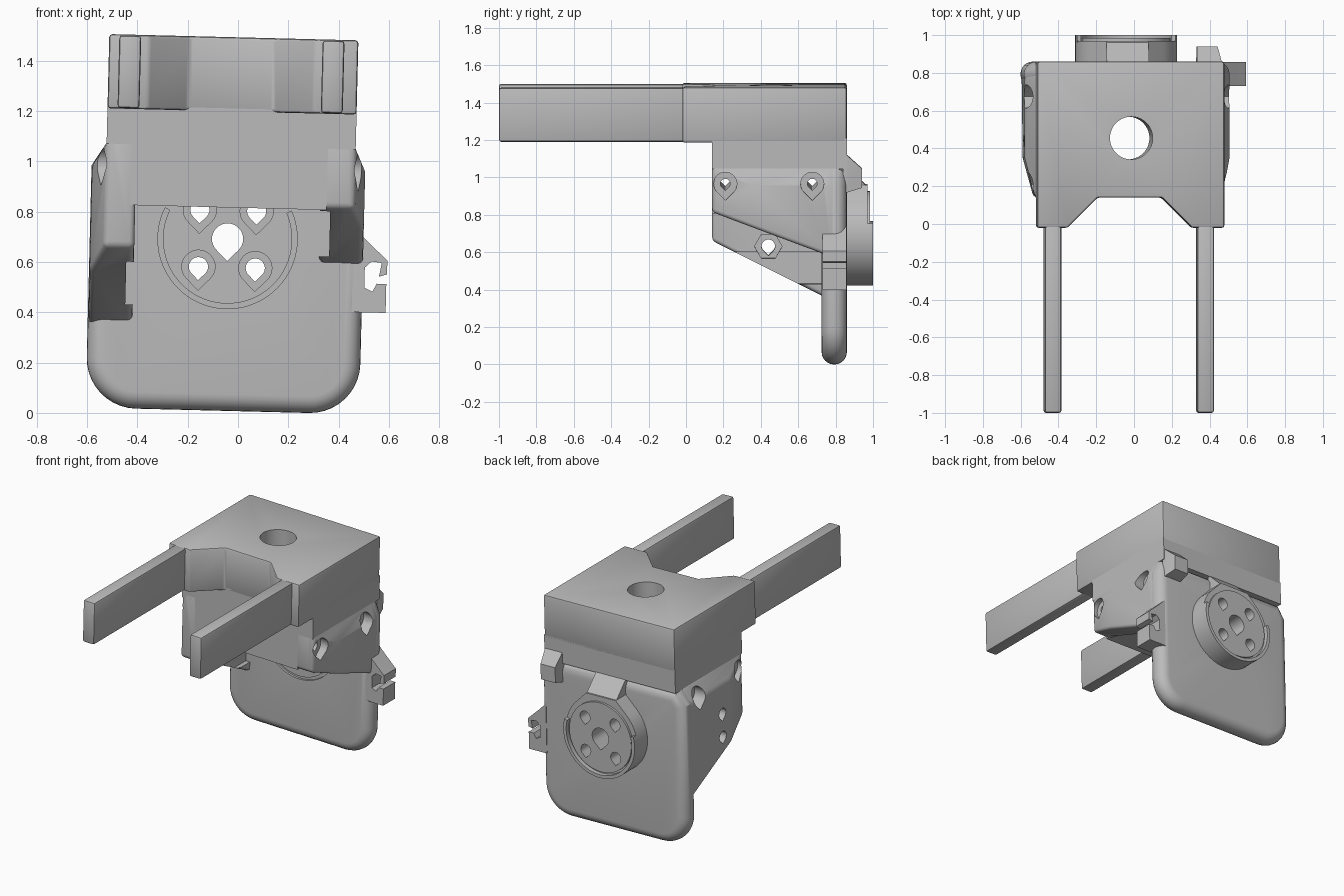
import bpy, bmesh
from math import radians, cos, sin, sqrt, tan
from mathutils import Matrix, Vector

cube = bpy.data.objects.get("Cube")
if cube:
    bpy.data.objects.remove(cube)

grey = bpy.data.materials.new("plain grey")
grey.use_nodes = True
grey.diffuse_color = (0.5, 0.5, 0.5, 1)
grey.node_tree.nodes["Principled BSDF"].inputs["Base Color"].default_value = (0.5, 0.5, 0.5, 1)
parts = []


def finish(name, bm, keep=True):
    bmesh.ops.recalc_face_normals(bm, faces=bm.faces)
    me = bpy.data.meshes.new(name)
    bm.to_mesh(me)
    bm.free()
    ob = bpy.data.objects.new(name, me)
    bpy.context.collection.objects.link(ob)
    if keep:
        me.materials.append(grey)
        parts.append(ob)
    else:
        ob.hide_render = True
    return ob


def prism(name, pts, axis, lo, hi, keep=True):
    """Extrude a 2D outline along an axis."""
    place = {"x": lambda a, b, d: (d, a, b), "y": lambda a, b, d: (a, d, b),
             "z": lambda a, b, d: (a, b, d)}[axis]
    bm = bmesh.new()
    face = bm.faces.new([bm.verts.new(place(a, b, lo)) for a, b in pts])
    ext = bmesh.ops.extrude_face_region(bm, geom=[face])
    moved = [v for v in ext["geom"] if isinstance(v, bmesh.types.BMVert)]
    bmesh.ops.translate(bm, verts=moved, vec=Vector(place(0, 0, hi - lo)))
    return finish(name, bm, keep)


def block(name, lo, hi, cuts=(), keep=True):
    """Box trimmed by planes given as (point, outward normal)."""
    bm = bmesh.new()
    bmesh.ops.create_cube(bm, size=1)
    for v in bm.verts:
        v.co = [l + (c + 0.5) * (h - l) for c, l, h in zip(v.co, lo, hi)]
    for point, normal in cuts:
        res = bmesh.ops.bisect_plane(bm, geom=bm.verts[:] + bm.edges[:] + bm.faces[:],
                                     plane_co=point, plane_no=normal, clear_outer=True)
        bmesh.ops.holes_fill(bm, edges=[e for e in res["geom_cut"] if isinstance(e, bmesh.types.BMEdge)])
    return finish(name, bm, keep)


def arc(cx, cy, r, start, end, n=32):
    angles = [radians(start + (end - start) * i / n) for i in range(n + 1)]
    return [(cx + r * cos(a), cy + r * sin(a)) for a in angles]


def teardrop(cx, cy, r):
    return arc(cx, cy, r, -45, 225, 24) + [(cx, cy - r * sqrt(2))]


def band(cx, cy, r_in, r_out, start, end):
    return arc(cx, cy, r_out, start, end, 48) + arc(cx, cy, r_in, end, start, 48)


def apply(ob, mod):
    with bpy.context.temp_override(object=ob, active_object=ob):
        bpy.ops.object.modifier_apply(modifier=mod.name)


def bevel(ob, width, segments=2, angle=30):
    mod = ob.modifiers.new("bevel", "BEVEL")
    mod.width, mod.segments, mod.angle_limit = width, segments, radians(angle)
    apply(ob, mod)


def cut(cutter, *targets):
    for ob in targets:
        mod = ob.modifiers.new("cut", "BOOLEAN")
        mod.operation, mod.solver, mod.object = "DIFFERENCE", "EXACT", cutter
        apply(ob, mod)
    bpy.data.objects.remove(cutter)


L, R, BACK = -0.53, 0.46, 0.86

# Upper block with a notched front, and the body beneath it
top = prism("top_block", [(L, -0.02), (-0.37, -0.02), (-0.21, 0.14), (0.13, 0.14), (0.29, -0.02),
                          (R, -0.02), (R, BACK), (L, BACK)], "z", 1.197, 1.492)
bevel(top, 0.012)
body = block("body", (L, 0.14, 1.057), (R, BACK, 1.22))
core = block("lower_body", (-0.43, 0.14, 0.815), (0.35, 0.8, 1.08))

# Two long arms
for name, x in (("right_arm", -0.49), ("left_arm", 0.318)):
    arm = block(name, (x, -1, 1.2), (x + 0.087, 0.02, 1.488))
    bevel(arm, 0.012)

# Side cheeks with sloped undersides
right = block("right_cheek", (-0.585, 0.14, 0.3), (-0.41, 0.8, 1.1), [
    ((0, 0.14, 0.65), (0, -0.295, -0.59)),
    ((L, 0.14, 0), (-0.21, -0.055, 0)),
    ((-0.585, 0, 0.97), (-0.09, 0, 0.055))])
left = block("left_cheek", (0.325, 0.14, 0.5), (0.5, 0.8, 1.1), [
    ((0, 0.14, 0.825), (0, -0.22, -0.59)),
    ((R, 0.14, 0), (0.21, -0.04, 0)),
    ((0.5, 0, 0.97), (0.09, 0, 0.04))])
for cheek in (right, left):
    bevel(cheek, 0.02, 3)
cut(block("slot", (-0.44, 0.1, 0.42), (-0.38, 0.73, 0.59), keep=False), right)
cut(block("slot", (0.3, 0.1, 0.63), (0.365, 0.73, 0.81), keep=False), left)

# Back plate with rounded corners and rim
plate = prism("back_plate", arc(-0.3875, 0.207, 0.2, 180, 270, 10) + arc(0.3, 0.207, 0.2, 270, 360, 10)
              + [(0.5, 0.97), (R, 1.06), (L, 1.06), (-0.5875, 0.97)], "y", 0.725, BACK)
bevel(plate, 0.066, 6, 70)

# Round boss on the back with a wedge above it
CX, CZ, RAD = -0.04, 0.69, 0.27
half = RAD * tan(radians(22.5))
boss = prism("boss", arc(CX, CZ, RAD, 135, 405, 48) + [(CX + half, CZ + RAD), (CX - half, CZ + RAD)],
             "y", 0.84, 0.97)
disc = prism("boss_face", arc(CX, CZ, 0.235, 0, 354, 59), "y", 0.96, 0.985)
prism("boss_lip", band(CX, CZ, 0.248, RAD, 165, 375), "y", 0.96, 1.0)
block("boss_wedge", (CX - half, 0.84, 0.93), (CX + half, 0.97, 1.06),
      [((0, 0.97, 0.95), (0, 1, 1))])

# Teardrop holes and the ring groove in the plate and boss
cut(prism("groove", band(CX, CZ, 0.257, 0.277, 155, 385), "y", 0.7, 0.74, False), plate)
cut(prism("hole", teardrop(CX, CZ, 0.062), "y", 0.7, 1.1, False), plate, boss, disc)
for sx in (-1, 1):
    for sz in (-1, 1):
        hx, hz = CX + sx * 0.113, CZ + sz * 0.113
        cut(prism("recess", teardrop(hx, hz, 0.066), "y", 0.7, 0.735, False), plate)
        cut(prism("hole", teardrop(hx, hz, 0.038), "y", 0.7, 1.1, False), plate, boss, disc)

# Vertical round hole
cut(prism("hole", arc(-0.033, 0.455, 0.113, 0, 354, 59), "z", 0.5, 1.8, False), top, body, core)

# Side screw holes with counterbores
for y in (0.21, 0.675):
    cut(prism("hole", teardrop(y, 0.977, 0.026), "x", -0.8, 0.8, False), right, left, core)
    cut(prism("bore", teardrop(y, 0.977, 0.062), "x", 0.43, 0.8, False), left, plate)
    cut(prism("bore", teardrop(y, 0.977, 0.062), "x", -0.8, -0.5, False), right, plate)
for z in (0.62, 0.775):
    cut(prism("hole", teardrop(0.44, z, 0.036), "x", -0.8, -0.3, False), right)
    cut(prism("nut_pocket", arc(0.44, z, 0.074, 0, 300, 5), "x", -0.46, -0.3, False), right)

# Cable clip on the left edge and small hook on the back
prism("cable_clip", [(0.46, 0.75), (0.51, 0.7), (0.597, 0.62), (0.597, 0.565), (0.565, 0.555),
                     (0.575, 0.61), (0.535, 0.615), (0.508, 0.59), (0.508, 0.51), (0.54, 0.495),
                     (0.557, 0.527), (0.595, 0.527), (0.595, 0.412), (0.46, 0.412)],
      "y", 0.73, 0.858)
block("hook", (0.325, 0.84, 0.93), (0.455, 0.94, 1.15),
      [((0, BACK, 1.13), (0, 0.9, 1)), ((0.455, BACK, 0), (1, 0.25, 0)),
       ((0, BACK, 0.93), (0, 0.3, -1))])

# Slight tilt of the whole model, then shading
tilt = Matrix.Translation((0, 0, 0.75)) @ Matrix.Rotation(0.025, 4, "Y") @ Matrix.Translation((0, 0, -0.75))
bpy.ops.object.select_all(action="DESELECT")
for ob in parts:
    ob.data.transform(tilt)
    ob.select_set(True)
bpy.context.view_layer.objects.active = top
bpy.ops.object.shade_smooth_by_angle(angle=radians(30))
